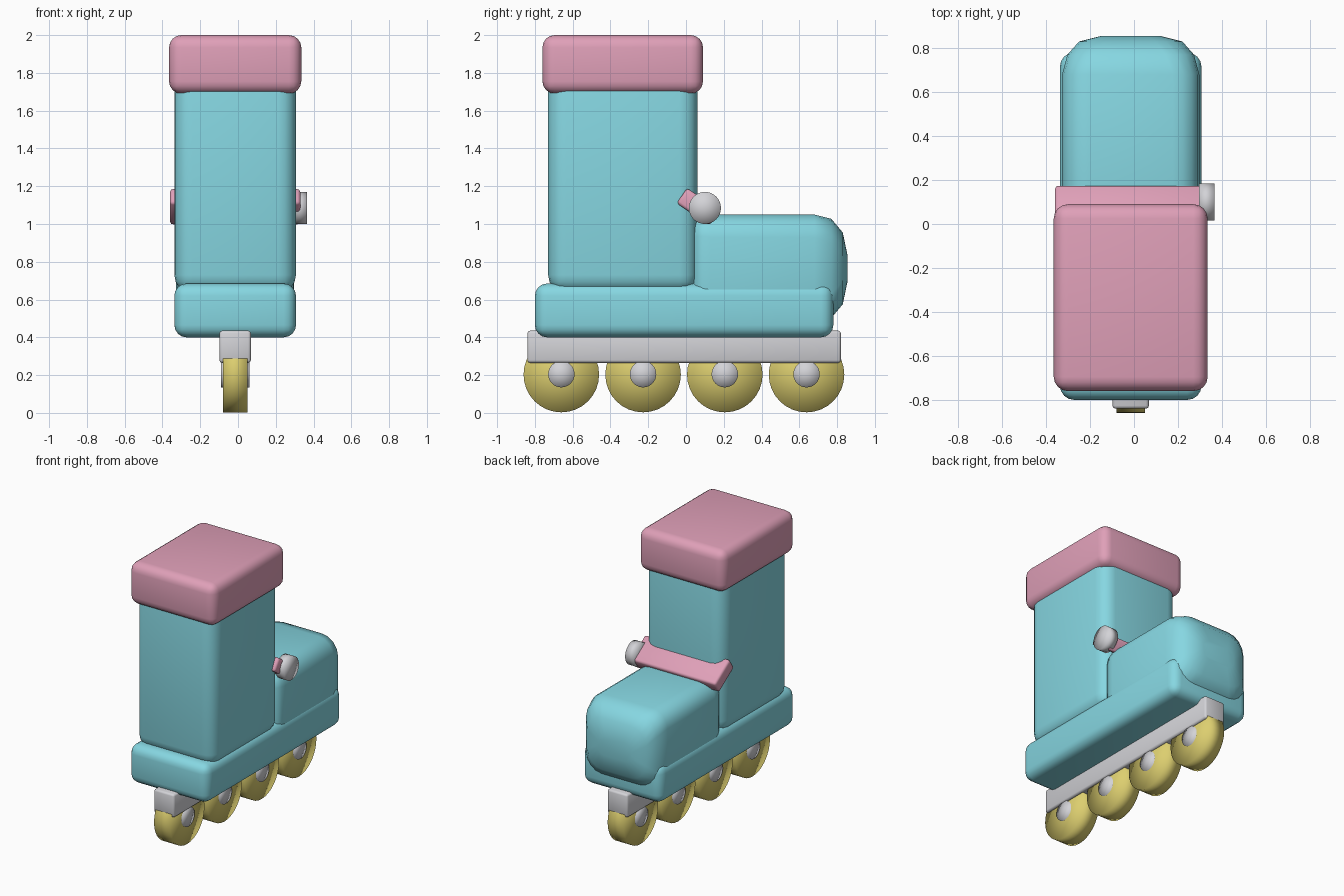
import bpy, bmesh, math
from mathutils import Matrix, Vector

if "Cube" in bpy.data.objects:
    bpy.data.objects.remove(bpy.data.objects["Cube"])

CX = -0.015  # shared centre plane of the skate


def material(name, rgb):
    m = bpy.data.materials.new(name)
    m.diffuse_color = (*rgb, 1)
    m.use_nodes = True
    m.node_tree.nodes["Principled BSDF"].inputs["Base Color"].default_value = m.diffuse_color
    return m


TEAL = material("teal", (0.24, 0.68, 0.76))
PINK = material("pink", (0.74, 0.35, 0.48))
GREY = material("light grey", (0.65, 0.65, 0.68))
YELLOW = material("yellow", (0.72, 0.62, 0.16))


def finish(bm, name, mat):
    bmesh.ops.recalc_face_normals(bm, faces=bm.faces[:])
    me = bpy.data.meshes.new(name)
    bm.to_mesh(me)
    bm.free()
    me.materials.append(mat)
    me.shade_smooth()
    ob = bpy.data.objects.new(name, me)
    bpy.context.collection.objects.link(ob)
    return ob


def rounded_box(name, mat, lo, hi, radius, tilt=0, segments=4):
    """Box between two corners, all edges rounded, optionally tilted about x."""
    lo, hi = Vector(lo), Vector(hi)
    bm = bmesh.new()
    bmesh.ops.create_cube(bm, size=1, matrix=Matrix.Diagonal((*(hi - lo), 1)))
    bmesh.ops.bevel(bm, geom=bm.edges[:], offset=radius, segments=segments,
                    profile=0.5, affect='EDGES')
    bm.transform(Matrix.Translation((lo + hi) / 2) @ Matrix.Rotation(tilt, 4, 'X'))
    return finish(bm, name, mat)


def disc(name, mat, x0, x1, y, z, radius, sides=32):
    """Softly shaded disc with its axis along x."""
    bm = bmesh.new()
    bmesh.ops.create_cone(bm, cap_ends=True, cap_tris=True, segments=sides,
                          radius1=radius, radius2=radius, depth=x1 - x0)
    bm.transform(Matrix.Translation(((x0 + x1) / 2, y, z)) @ Matrix.Rotation(math.pi / 2, 4, 'Y'))
    return finish(bm, name, mat)


def loft(name, mat, sections, steps=4):
    """Skin rounded-rectangle sections (y, half width, z centre, half height, radius)."""
    bm = bmesh.new()
    rings = []
    for y, hw, zc, hh, r in sections:
        ring = []
        for q, (sx, sz) in enumerate(((1, 1), (-1, 1), (-1, -1), (1, -1))):
            for i in range(steps + 1):
                a = (q + i / steps) * math.pi / 2
                ring.append(bm.verts.new((CX + sx * (hw - r) + r * math.cos(a), y,
                                          zc + sz * (hh - r) + r * math.sin(a))))
        rings.append(ring)
    for a, b in zip(rings, rings[1:]):
        for i in range(len(a)):
            j = (i + 1) % len(a)
            bm.faces.new((a[i], a[j], b[j], b[i]))
    bm.faces.new(rings[0])
    bm.faces.new(rings[-1])
    return finish(bm, name, mat)


# Boot: sole, tall shaft and padded cuff
rounded_box("boot_sole", TEAL, (CX - .322, -.80, .40), (CX + .322, .78, .685), .065)
rounded_box("boot_shaft", TEAL, (CX - .322, -.73, .635), (CX + .322, .06, 1.85), .095)
rounded_box("boot_cuff", PINK, (CX - .35, -.76, 1.69), (CX + .35, .09, 2.0), .065)

# Toe box with a strongly rounded nose
loft("boot_toe", TEAL, [
    (.035, .24, .765, .21, .06), (.05, .29, .765, .26, .09), (.09, .308, .765, .28, .11),
    (.13, .312, .765, .285, .12), (.68, .312, .765, .285, .12), (.77, .288, .765, .262, .13),
    (.83, .235, .765, .19, .12), (.855, .135, .765, .07, .06)])

# Ankle strap and its round button
rounded_box("ankle_strap", PINK, (CX - .345, -.04, 1.043), (CX + .345, .17, 1.14), .015,
            tilt=math.radians(-34), segments=2)
disc("strap_button", GREY, .295, .365, .10, 1.085, .085)

# Wheel frame, wheels and hubs
rounded_box("wheel_frame", GREY, (CX - .083, -.84, .265), (CX + .083, .82, .435), .014, segments=2)
for i in range(4):
    y = -.66 + i * .4327
    disc(f"wheel_{i + 1}", YELLOW, CX - .065, CX + .065, y, .203, .2)
    disc(f"wheel_hub_{i + 1}", GREY, CX - .076, CX + .076, y, .205, .07)
